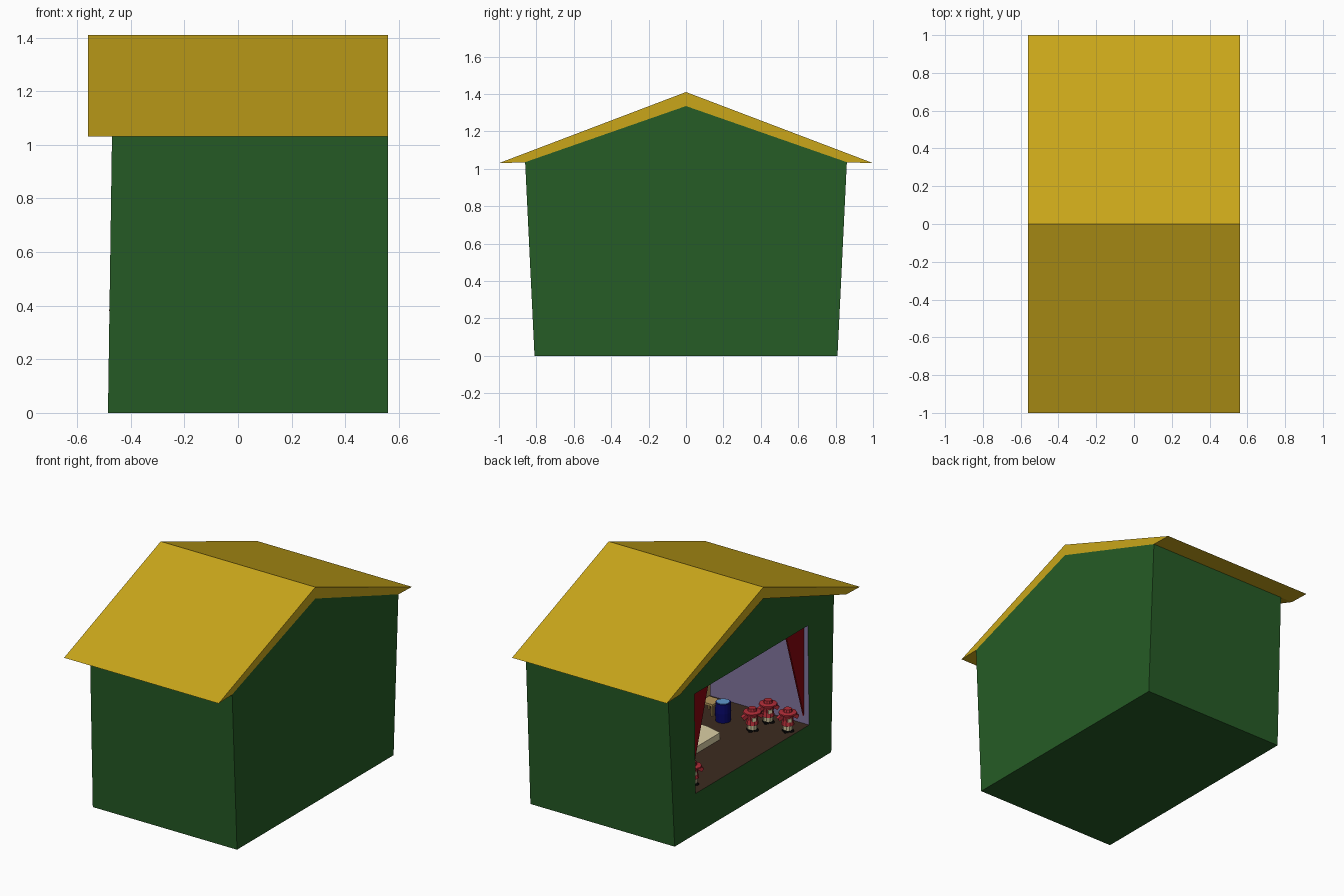
import bpy, bmesh, math
from mathutils import Matrix

if "Cube" in bpy.data.objects:
    bpy.data.objects.remove(bpy.data.objects["Cube"])


def mat(name, r, g, b):
    m = bpy.data.materials.new(name)
    m.diffuse_color = [(c / 255) ** 2.2 for c in (r, g, b)] + [1]
    m.use_nodes = True
    m.node_tree.nodes["Principled BSDF"].inputs["Base Color"].default_value = m.diffuse_color
    return m


GREEN = mat("green", 42, 92, 42)
GOLD = mat("gold", 200, 165, 32)
LILAC = mat("lilac", 130, 117, 158)
BROWN = mat("brown", 62, 47, 37)
CRIMSON = mat("crimson", 135, 14, 22)
RED = mat("red", 175, 48, 58)
CREAM = mat("cream", 220, 208, 165)
TAN = mat("tan", 178, 148, 92)
NAVY = mat("navy", 16, 16, 105)
WATER = mat("water", 95, 150, 205)
BLACK = mat("black", 18, 18, 18)


def finish(name, bm, *mats):
    bmesh.ops.recalc_face_normals(bm, faces=bm.faces)
    me = bpy.data.meshes.new(name)
    bm.to_mesh(me)
    bm.free()
    for m in mats:
        me.materials.append(m)
    ob = bpy.data.objects.new(name, me)
    bpy.context.collection.objects.link(ob)
    return ob


def prism(name, pts, x0, x1, m):
    """Extrude a (y, z) outline along x."""
    bm = bmesh.new()
    f = bm.faces.new([bm.verts.new((x0, y, z)) for y, z in pts])
    r = bmesh.ops.extrude_face_region(bm, geom=[f])
    for v in r["geom"]:
        if isinstance(v, bmesh.types.BMVert):
            v.co.x = x1
    return finish(name, bm, m)


def box(name, loc, size, m, rot=(0, 0, 0)):
    bm = bmesh.new()
    bmesh.ops.create_cube(bm, size=1, matrix=Matrix.Diagonal((*size, 1)))
    ob = finish(name, bm, m)
    ob.location, ob.rotation_euler = loc, rot
    return ob


def lathe(name, profile, loc, m, n=12):
    """Closed stack of n-sided rings from (radius, z) pairs."""
    bm = bmesh.new()
    rings = [[bm.verts.new((r * math.cos(2 * math.pi * i / n), r * math.sin(2 * math.pi * i / n), z))
              for i in range(n)] for r, z in profile]
    for a, b in zip(rings, rings[1:]):
        for i in range(n):
            j = (i + 1) % n
            bm.faces.new((a[i], a[j], b[j], b[i]))
    bm.faces.new(rings[0])
    bm.faces.new(rings[-1])
    ob = finish(name, bm, m)
    ob.location = loc
    return ob


# Booth body: flared walls, framed opening on the -x side, recessed stage
FLOOR, TOP, HALF, BACK = 0.262, 0.91, 0.587, 0.50


def front_x(z):
    return -0.485 + 0.0145 * z


outline = [(-0.81, 0), (0.81, 0), (0.86, 1.035), (0, 1.335), (-0.86, 1.035)]
hole = [(-HALF, FLOOR), (HALF, FLOOR), (HALF, TOP), (-HALF, TOP)]
bm = bmesh.new()
outer = [bm.verts.new((front_x(z), y, z)) for y, z in outline]
rear = [bm.verts.new((0.56, y, z)) for y, z in outline]
rim = [bm.verts.new((front_x(z), y, z)) for y, z in hole]
deep = [bm.verts.new((BACK, y, z)) for y, z in hole]
bm.faces.new(rear)
for i in range(5):
    j = (i + 1) % 5
    bm.faces.new((outer[i], outer[j], rear[j], rear[i]))
o, h = outer, rim
for f in ((o[0], o[1], h[1], h[0]), (o[1], o[2], h[2], h[1]),
          (o[2], o[3], o[4], h[3], h[2]), (o[4], o[0], h[0], h[3])):
    bm.faces.new(f)
for i in range(4):
    j = (i + 1) % 4
    bm.faces.new((rim[i], rim[j], deep[j], deep[i])).material_index = 2 if i == 0 else 1
bm.faces.new(deep).material_index = 1
finish("booth_body", bm, GREEN, LILAC, BROWN)

# Roof
prism("roof", [(-1, 1.03), (0, 1.41), (1, 1.03), (0.86, 1.034), (0, 1.335), (-0.86, 1.034)],
      -0.56, 0.56, GOLD)

# Drawn stage curtains, one each side
for side, s in (("left", 1), ("right", -1)):
    prism("curtain_" + side, [(s * 0.40, TOP - 0.001), (s * 0.586, TOP - 0.001), (s * 0.586, FLOOR + 0.05)],
          -0.445, -0.435, CRIMSON)


# Small red-coated puppets
def puppet(k, x, y, turn):
    name = f"puppet_{k}_"
    z = FLOOR
    parts = []
    for s in (-1, 1):
        parts.append(box(name + "shoe", (-0.006, s * 0.017, 0.007), (0.042, 0.026, 0.014), BLACK))
        parts.append(box(name + "arm", (0, s * 0.044, 0.098), (0.026, 0.044, 0.024), RED, (s * -0.6, 0, 0)))
    parts.append(lathe(name + "trousers", [(0.030, 0.012), (0.033, 0.05)], (0, 0, 0), CREAM, 10))
    parts.append(lathe(name + "coat", [(0.040, 0.045), (0.033, 0.075), (0.036, 0.105), (0.02, 0.115)],
                       (0, 0, 0), RED, 10))
    parts.append(box(name + "badge", (-0.033, 0, 0.083), (0.012, 0.026, 0.022), CREAM))
    parts.append(lathe(name + "hat", [(0.03, 0.112), (0.057, 0.118), (0.055, 0.125), (0.028, 0.13), (0.024, 0.148)],
                       (0, 0, 0), RED, 10))
    m = Matrix.Translation((x, y, z)) @ Matrix.Rotation(turn, 4, "Z")
    for p in parts:
        p.matrix_world = m @ p.matrix_basis


for k, (x, y) in enumerate([(-0.246, -0.334), (-0.258, -0.481), (-0.425, -0.446), (-0.39, 0.49)]):
    puppet(k + 1, x, y, -0.6)

# Water barrel
lathe("barrel", [(0.046, 0), (0.049, 0.06), (0.046, 0.12)], (-0.024, -0.35, FLOOR), NAVY, 16)
lathe("barrel_water", [(0.039, 0.115), (0.039, 0.123)], (-0.024, -0.35, FLOOR), WATER, 16)

# Low bed with a slanted top
box("bed_base", (-0.064, 0.04, FLOOR + 0.022), (0.2, 0.32, 0.044), CREAM)
bm = bmesh.new()
bmesh.ops.create_cube(bm, size=1, matrix=Matrix.Translation((-0.064, 0.04, FLOOR + 0.064))
                      @ Matrix.Diagonal((0.2, 0.32, 0.04, 1)))
for v in bm.verts:
    if v.co.z > FLOOR + 0.06:
        v.co.x = -0.064 + (v.co.x + 0.064) * 0.3
        v.co.y = 0.04 + (v.co.y - 0.04) * 0.75
finish("bed_cover", bm, CREAM)

# Tan chair behind the barrel
cx, cy = 0.10, -0.40
box("chair_seat", (cx, cy, FLOOR + 0.07), (0.09, 0.09, 0.015), TAN)
box("chair_back", (cx + 0.04, cy, FLOOR + 0.145), (0.012, 0.09, 0.12), TAN)
for sx in (-1, 1):
    for sy in (-1, 1):
        box("chair_leg", (cx + sx * 0.037, cy + sy * 0.037, FLOOR + 0.032), (0.012, 0.012, 0.064), TAN)
